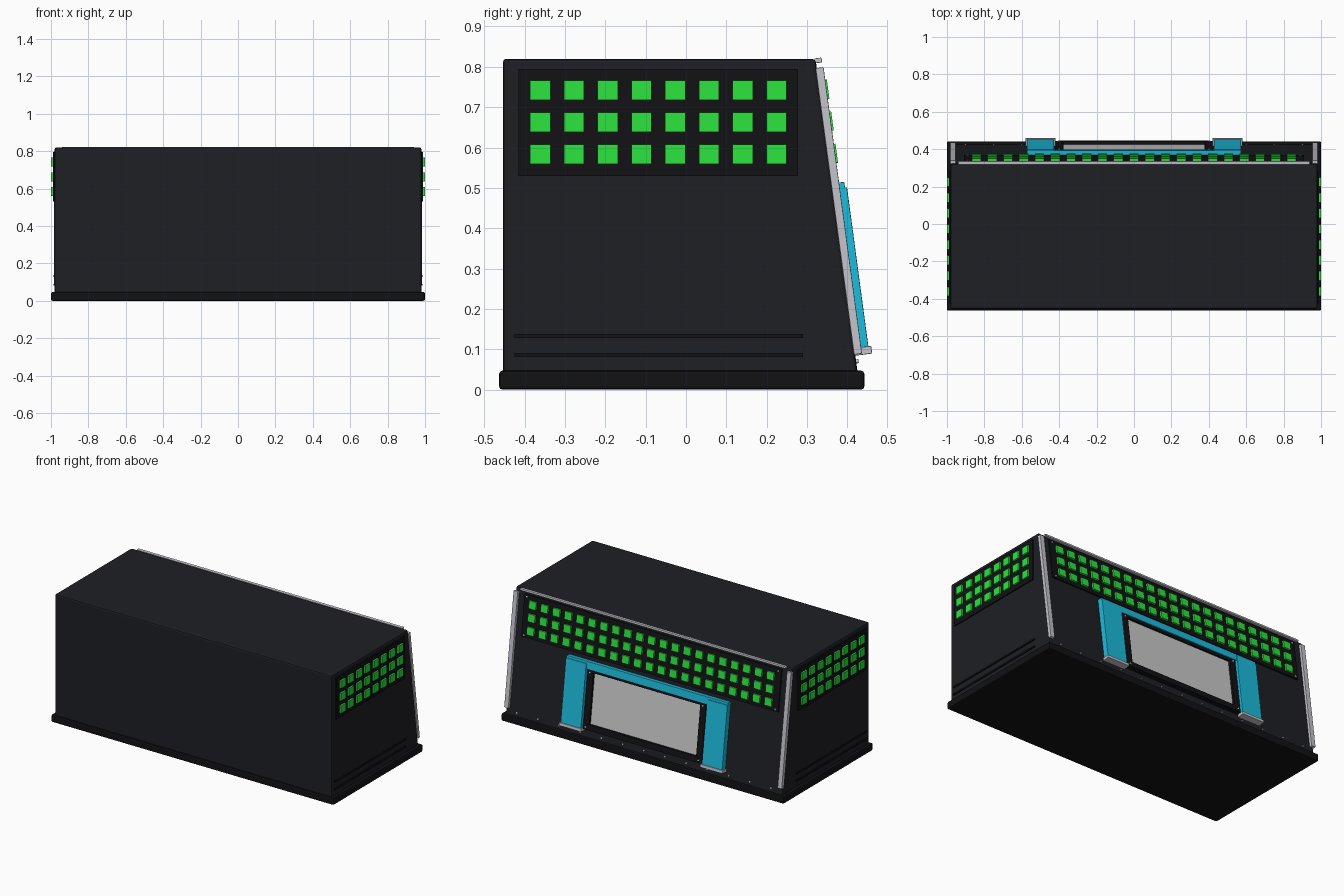
import bpy, bmesh, math
from mathutils import Matrix, Vector

if "Cube" in bpy.data.objects:
    bpy.data.objects.remove(bpy.data.objects["Cube"])


def material(name, rgb):
    m = bpy.data.materials.new(name)
    m.diffuse_color = (*rgb, 1)
    m.use_nodes = True
    m.node_tree.nodes["Principled BSDF"].inputs["Base Color"].default_value = m.diffuse_color
    return m


BODY = material("charcoal", (0.013, 0.014, 0.017))
DARK = material("black", (0.006, 0.006, 0.008))
GREEN = material("green", (0.025, 0.78, 0.05))
BLUE = material("cyan", (0.012, 0.50, 0.72))
SILVER = material("silver", (0.55, 0.55, 0.60))

# Local frame of the sloped panel: X across, Y outward, Z up the slope
TILT = math.atan2(0.104, 0.775)
SLOPE = Matrix.Translation((0, 0.425, 0.045)) @ Matrix.Rotation(TILT, 4, 'X')
FLAT = Matrix.Identity(4)


def up(z):
    return (z - 0.045) / math.cos(TILT)


def finish(name, bm, mat, matrix=FLAT, bevel=0):
    bmesh.ops.recalc_face_normals(bm, faces=bm.faces)
    me = bpy.data.meshes.new(name)
    bm.to_mesh(me)
    bm.free()
    ob = bpy.data.objects.new(name, me)
    bpy.context.collection.objects.link(ob)
    ob.matrix_world = matrix
    if mat:
        me.materials.append(mat)
    if bevel:
        b = ob.modifiers.new("bevel", 'BEVEL')
        b.width, b.segments = bevel, 2
    return ob


def boxes(name, spans, mat, matrix=FLAT, bevel=0):
    """Each span is (x0, x1, y0, y1, z0, z1)."""
    bm = bmesh.new()
    for x0, x1, y0, y1, z0, z1 in spans:
        size = Matrix.Diagonal((x1 - x0, y1 - y0, z1 - z0, 1))
        mid = Matrix.Translation(((x0 + x1) / 2, (y0 + y1) / 2, (z0 + z1) / 2))
        bmesh.ops.create_cube(bm, size=1, matrix=mid @ size)
    return finish(name, bm, mat, matrix, bevel)


def bolts(name, places, mat):
    """Small round heads on the slope at (x, offset, z)."""
    bm = bmesh.new()
    for x, n, z in places:
        m = Matrix.Translation((x, n, up(z))) @ Matrix.Rotation(math.pi / 2, 4, 'X')
        bmesh.ops.create_cone(bm, cap_ends=True, segments=12, radius1=0.005,
                              radius2=0.005, depth=0.008, matrix=m)
    return finish(name, bm, mat, SLOPE)


# Main housing: side profile extruded across
bm = bmesh.new()
profile = [(-0.454, 0.03), (0.427, 0.03), (0.321, 0.82), (-0.454, 0.82)]
face = bm.faces.new([bm.verts.new((-0.98, y, z)) for y, z in profile])
ext = bmesh.ops.extrude_face_region(bm, geom=[face])
bmesh.ops.translate(bm, vec=Vector((1.96, 0, 0)),
                    verts=[v for v in ext["geom"] if isinstance(v, bmesh.types.BMVert)])
finish("housing", bm, BODY, bevel=0.009)

# Plinth
boxes("plinth", [(-1, 1, -0.463, 0.442, 0, 0.047)], DARK, bevel=0.008)

# Side light panels, tiles and lower ribs
rows = [0.583, 0.663, 0.742]
for s, side in ((-1, "left"), (1, "right")):
    def x_span(a, b):
        return tuple(sorted((s * a, s * b)))
    boxes(side + "_light_panel", [(*x_span(0.97, 0.988), -0.415, 0.277, 0.53, 0.795)], DARK)
    tiles = []
    for i in range(8):
        y = -0.361 + i * 0.0836
        tiles += [(*x_span(0.98, 0.999), y - 0.025, y + 0.025, z - 0.024, z + 0.024) for z in rows]
    boxes(side + "_light_tiles", tiles, GREEN)
    boxes(side + "_ribs", [(*x_span(0.97, 0.987), -0.425, 0.29, z - 0.005, z + 0.005)
                           for z in (0.086, 0.133)], DARK)

# Sloped light panel and tiles
boxes("slope_light_panel", [(-0.91, 0.91, -0.005, 0.009, up(0.535), up(0.795))], DARK, SLOPE)
tiles = []
for i in range(21):
    x = (i - 10) * 0.0842
    tiles += [(x - 0.025, x + 0.025, 0, 0.021, up(z) - 0.024, up(z) + 0.024) for z in rows]
boxes("slope_light_tiles", tiles, GREEN, SLOPE)

# Metal edge trims
boxes("corner_trims", [(a, a + 0.03, -0.003, 0.017, up(0.087), up(0.797))
                       for a in (-0.983, 0.953)], SILVER, SLOPE, 0.002)
boxes("top_trim", [(-0.94, 0.94, -0.003, 0.015, up(0.809), up(0.821))], SILVER, SLOPE, 0.002)

# Blue surround: two legs, a top bar and metal feet
boxes("surround_legs", [(a, a + 0.144, -0.003, 0.035, up(0.10), up(0.497))
                        for a in (-0.572, 0.428)], BLUE, SLOPE, 0.002)
boxes("surround_bar", [(-0.572, 0.572, -0.003, 0.030, up(0.465), up(0.511))], BLUE, SLOPE, 0.002)
boxes("surround_feet", [(a, a + 0.158, -0.003, 0.042, up(0.084), up(0.103))
                        for a in (-0.579, 0.421)], SILVER, SLOPE, 0.002)

# Screen and its dark frame
boxes("screen", [(-0.38, 0.38, -0.003, 0.013, up(0.13), up(0.455))], None, SLOPE)
boxes("screen_frame", [(-0.42, -0.378, -0.003, 0.027, up(0.10), up(0.47)),
                       (0.378, 0.42, -0.003, 0.027, up(0.10), up(0.47)),
                       (-0.40, 0.40, -0.003, 0.029, up(0.10), up(0.137)),
                       (-0.40, 0.40, -0.003, 0.024, up(0.448), up(0.467))], DARK, SLOPE, 0.002)

# Bolts
bolts("frame_bolts", [(x, 0.028, z) for x in (-0.40, 0.40) for z in (0.118, 0.45)], SILVER)
bolts("panel_bolts", [(x, 0.009, z) for x in (-0.89, 0.89) for z in (0.548, 0.782)], SILVER)
bolts("lower_bolts", [(-0.9 + i * 0.15, 0.002, 0.07) for i in range(13)], SILVER)
